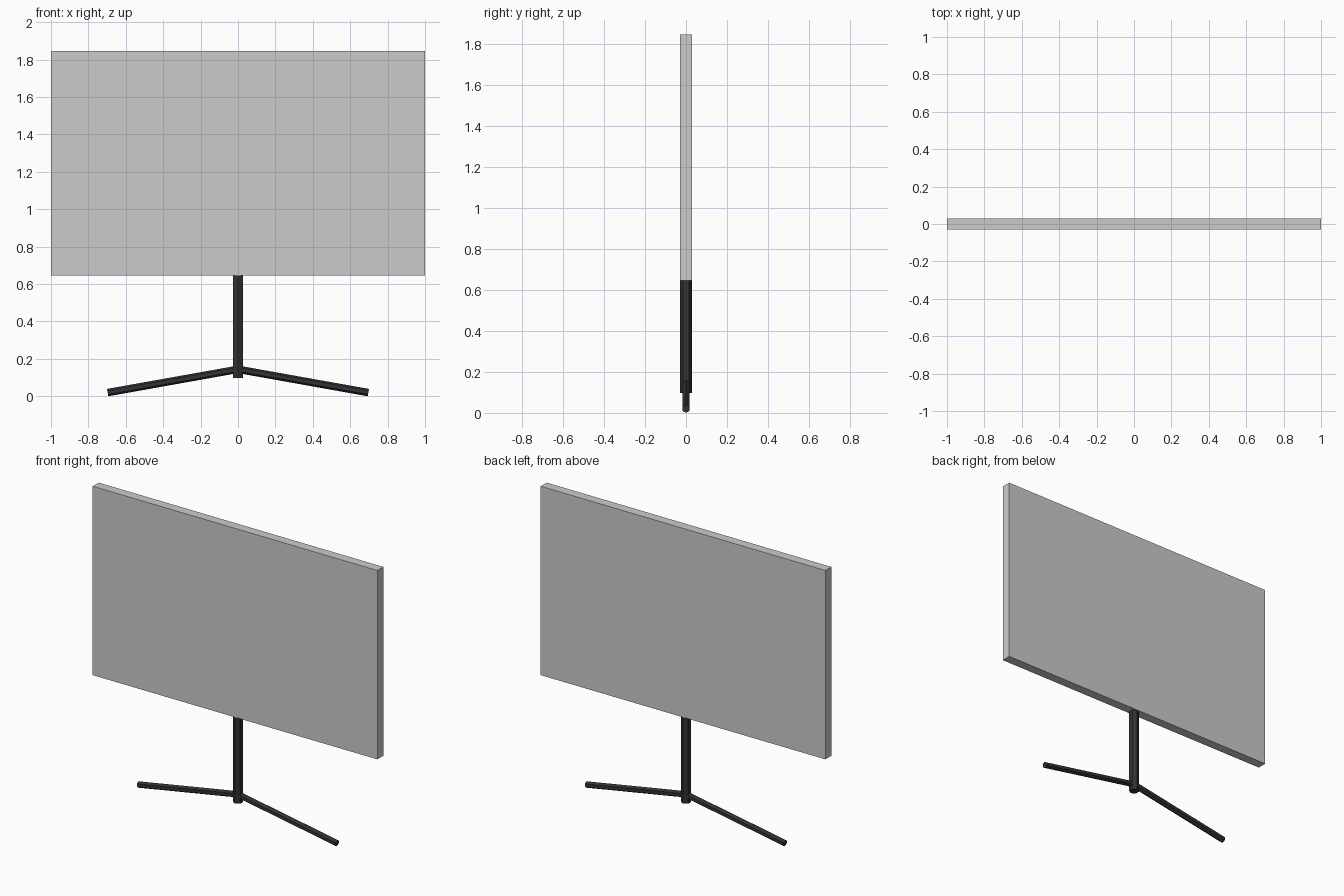
import bpy, bmesh, math
from mathutils import Vector, Matrix

if "Cube" in bpy.data.objects:
    bpy.data.objects.remove(bpy.data.objects["Cube"])


def material(name, value):
    m = bpy.data.materials.new(name)
    m.diffuse_color = (value, value, value, 1)
    m.use_nodes = True
    m.node_tree.nodes["Principled BSDF"].inputs["Base Color"].default_value = m.diffuse_color
    return m


def add_object(name, bm, mat):
    mesh = bpy.data.meshes.new(name)
    bm.to_mesh(mesh)
    bm.free()
    mesh.materials.append(mat)
    obj = bpy.data.objects.new(name, mesh)
    bpy.context.collection.objects.link(obj)
    return obj


def hex_rod(name, start, end, radius, spin, mat):
    """Six-sided rod between two points in the XZ plane."""
    start, end = Vector(start), Vector(end)
    d = end - start
    tilt = math.atan2(d.x, d.z)
    matrix = (Matrix.Translation((start + end) / 2)
              @ Matrix.Rotation(tilt, 4, 'Y') @ Matrix.Rotation(spin, 4, 'Z'))
    bm = bmesh.new()
    bmesh.ops.create_cone(bm, cap_ends=True, segments=6, radius1=radius,
                          radius2=radius, depth=d.length, matrix=matrix)
    return add_object(name, bm, mat)


panel_grey = material("panel grey", 0.6)
stand_black = material("stand dark grey", 0.033)

# Flat screen panel
bm = bmesh.new()
bmesh.ops.create_cube(bm, size=1, matrix=Matrix.Translation((0, 0, 1.245))
                      @ Matrix.Diagonal((2.0, 0.06, 1.2, 1)))
add_object("screen_panel", bm, panel_grey)

# Upright post
hex_rod("post", (0, 0, 0.097), (0, 0, 0.646), 0.03, 0, stand_black)

# Two sloping legs, ridge up and down
for side, name in ((-1, "left_leg"), (1, "right_leg")):
    hex_rod(name, (0, 0, 0.144), (side * 0.697, 0, 0.0197), 0.02,
            math.pi / 2, stand_black)
